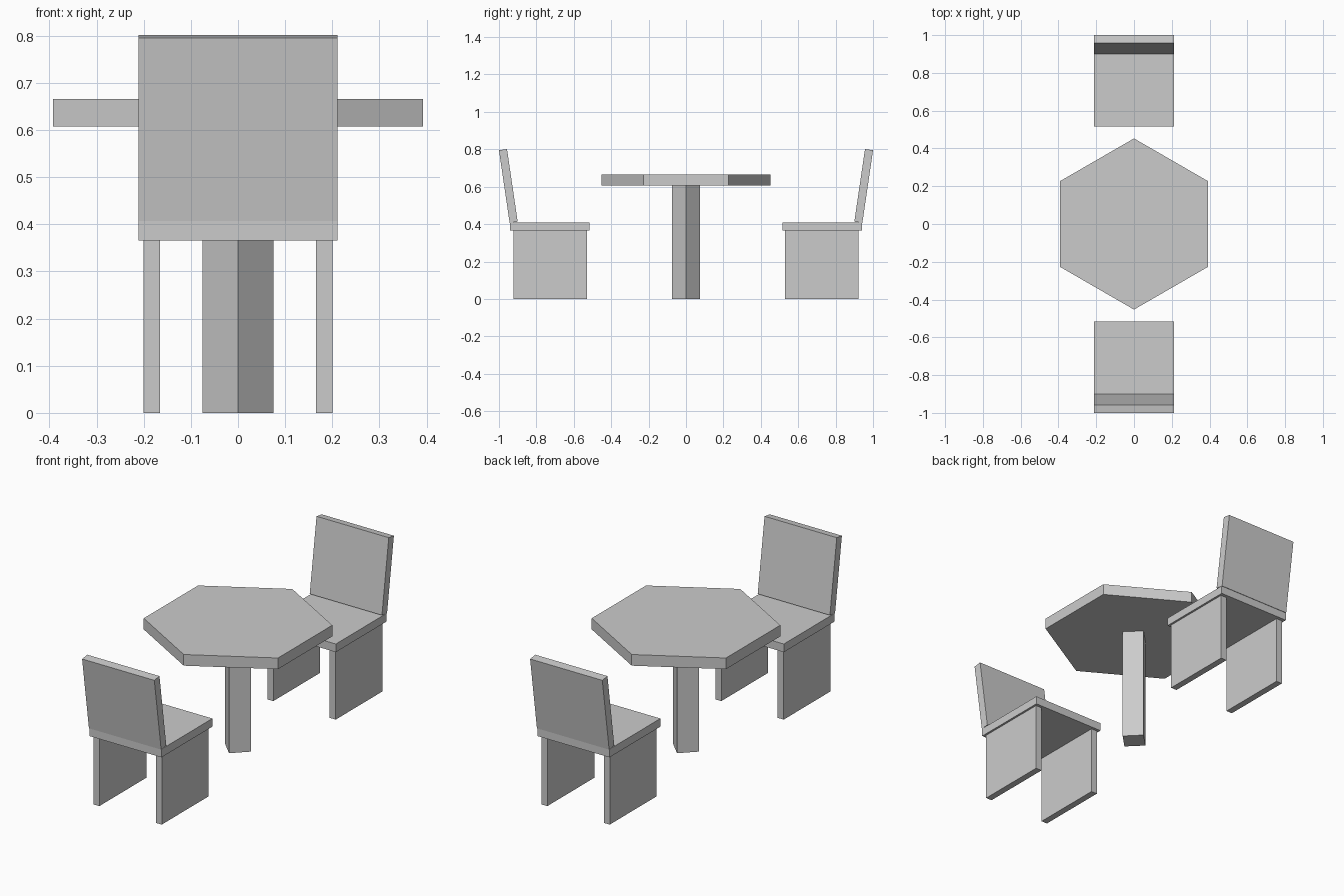
import bpy, bmesh, math

if "Cube" in bpy.data.objects:
    bpy.data.objects.remove(bpy.data.objects["Cube"])

grey = bpy.data.materials.new("light_grey")
grey.diffuse_color = (0.6, 0.6, 0.6, 1)
grey.use_nodes = True
grey.node_tree.nodes["Principled BSDF"].inputs["Base Color"].default_value = grey.diffuse_color


def finish(name, bm):
    bmesh.ops.recalc_face_normals(bm, faces=bm.faces)
    mesh = bpy.data.meshes.new(name)
    bm.to_mesh(mesh)
    bm.free()
    mesh.materials.append(grey)
    obj = bpy.data.objects.new(name, mesh)
    bpy.context.collection.objects.link(obj)
    return obj


def prism(name, sides, radius, z0, z1):
    """Upright prism with one corner pointing along y."""
    bm = bmesh.new()
    ring = [(radius * math.sin(i * math.tau / sides),
             radius * math.cos(i * math.tau / sides)) for i in range(sides)]
    base = bm.faces.new([bm.verts.new((x, y, z0)) for x, y in ring])
    extrude_face(bm, base, (0, 0, z1 - z0))
    return finish(name, bm)


def slab(name, profile, x0, x1):
    """Side profile in (y, z) stretched from x0 to x1."""
    bm = bmesh.new()
    base = bm.faces.new([bm.verts.new((x0, y, z)) for y, z in profile])
    extrude_face(bm, base, (x1 - x0, 0, 0))
    return finish(name, bm)


def extrude_face(bm, face, offset):
    out = bmesh.ops.extrude_face_region(bm, geom=[face], use_keep_orig=True)
    verts = [g for g in out["geom"] if isinstance(g, bmesh.types.BMVert)]
    bmesh.ops.translate(bm, verts=verts, vec=offset)


def rect(y0, y1, z0, z1):
    return [(y0, z0), (y1, z0), (y1, z1), (y0, z1)]


# Table
prism("table_top", 6, 0.453, 0.607, 0.666)
prism("table_pedestal", 4, 0.075, 0, 0.607)

# Two chairs facing the table
for side, s in (("front", -1), ("rear", 1)):
    def part(name, profile, x0, x1):
        slab(f"{side}_chair_{name}", [(s * y, z) for y, z in profile], x0, x1)

    part("seat", rect(0.515, 0.94, 0.365, 0.408), -0.211, 0.211)
    part("left_leg", rect(0.53, 0.922, 0, 0.365), -0.2, -0.165)
    part("right_leg", rect(0.53, 0.922, 0, 0.365), 0.165, 0.2)
    # Backrest leaning away from the table
    part("backrest", [(0.9, 0.413), (0.943, 0.407), (1.0, 0.795), (0.957, 0.801)],
         -0.211, 0.211)
